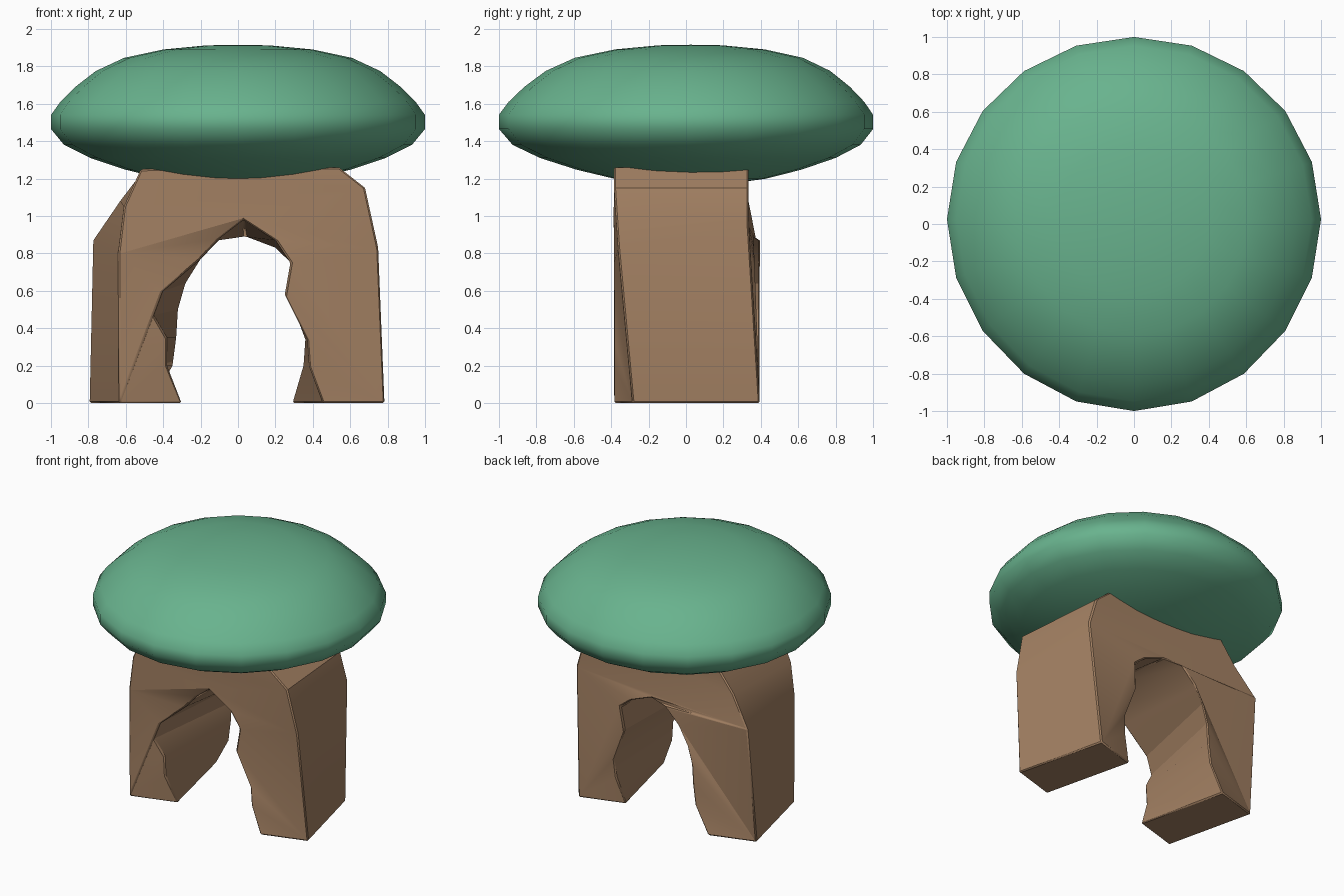
import bpy, bmesh, math
from mathutils import Vector
from mathutils.geometry import tessellate_polygon

cube = bpy.data.objects.get("Cube")
if cube:
    bpy.data.objects.remove(cube, do_unlink=True)


def material(name, color):
    mat = bpy.data.materials.new(name)
    mat.use_nodes = True
    mat.diffuse_color = (*color, 1)
    mat.node_tree.nodes["Principled BSDF"].inputs["Base Color"].default_value = (*color, 1)
    return mat


def finish(name, bm, mat, angle):
    bmesh.ops.recalc_face_normals(bm, faces=bm.faces)
    mesh = bpy.data.meshes.new(name)
    bm.to_mesh(mesh)
    bm.free()
    mesh.materials.append(mat)
    obj = bpy.data.objects.new(name, mesh)
    bpy.context.collection.objects.link(obj)
    bpy.ops.object.select_all(action='DESELECT')
    obj.select_set(True)
    bpy.context.view_layer.objects.active = obj
    bpy.ops.object.shade_smooth_by_angle(angle=math.radians(angle))
    return obj


green = material("leaf green", (0.14, 0.45, 0.27))
brown = material("rock brown", (0.37, 0.22, 0.125))

# Stone arch: matching front and back outlines (x, z), legs twisted toward the base
front = [(-.635, 0), (-.64, .8), (-.61, 1.05), (-.52, 1.25), (.54, 1.26), (.68, 1.15),
         (.75, .83), (.785, 0), (.455, 0), (.38, .2), (.37, .34), (.25, .58), (.28, .75),
         (.2, .87), (.03, .98), (-.1, .88), (-.2, .77), (-.41, .59), (-.45, .47),
         (-.38, .35), (-.38, .2), (-.3, 0)]
back = [(-.795, 0), (-.775, .87), (-.63, 1.08), (-.5, 1.25), (.5, 1.25), (.62, 1.15),
        (.68, .95), (.62, 0), (.29, 0), (.35, .2), (.36, .34), (.27, .58), (.29, .76),
        (.2, .83), (.04, .89), (-.1, .87), (-.22, .75), (-.28, .64), (-.32, .5),
        (-.33, .35), (-.35, .2), (-.46, 0)]


def depth(x, z, is_front):
    twist = 0.3 * max(0, 1 - z / 1.1)
    if is_front:
        return -.385 + twist * max(0, x - (.455 if x > 0 else -.635))
    slope = .06 if z > .9 else 0
    return .395 - twist * max(0, (.62 if x > 0 else -.46) - x) - slope


bm = bmesh.new()
rings = []
for outline, is_front in ((front, True), (back, False)):
    ring = [bm.verts.new((x, depth(x, z, is_front), z)) for x, z in outline]
    rings.append(ring)
    # Fill the concave outline in its own plane
    for tri in tessellate_polygon([[Vector((x, z, 0)) for x, z in outline]]):
        bm.faces.new([ring[i] for i in tri])
n = len(front)
for i in range(n):
    j = (i + 1) % n
    bm.faces.new((rings[0][i], rings[0][j], rings[1][j], rings[1][i]))
arch = finish("stone_arch", bm, brown, 25)
bevel = arch.modifiers.new("worn edges", 'BEVEL')
bevel.width = 0.012
bevel.segments = 1
bevel.limit_method = 'ANGLE'
bevel.angle_limit = math.radians(40)

# Flattened canopy: profile (radius, z) spun into twenty sides
profile = [(0, 1.165), (.2, 1.172), (.4, 1.198), (.6, 1.247), (.79, 1.31), (.93, 1.38),
           (1, 1.465), (1, 1.54), (.95, 1.61), (.87, 1.69), (.76, 1.775), (.61, 1.845),
           (.4, 1.89), (.17, 1.912), (0, 1.915)]
bm = bmesh.new()
verts = [bm.verts.new((r, 0, z)) for r, z in profile]
edges = [bm.edges.new(pair) for pair in zip(verts, verts[1:])]
bmesh.ops.spin(bm, geom=verts + edges, cent=(0, 0, 0), axis=(0, 0, 1),
               angle=math.tau, steps=20, use_duplicate=False)
bmesh.ops.remove_doubles(bm, verts=bm.verts, dist=0.001)
# Lean the mass gently toward the back
for v in bm.verts:
    v.co.y += .025 * (1 - v.co.y ** 2)
finish("canopy", bm, green, 60)
